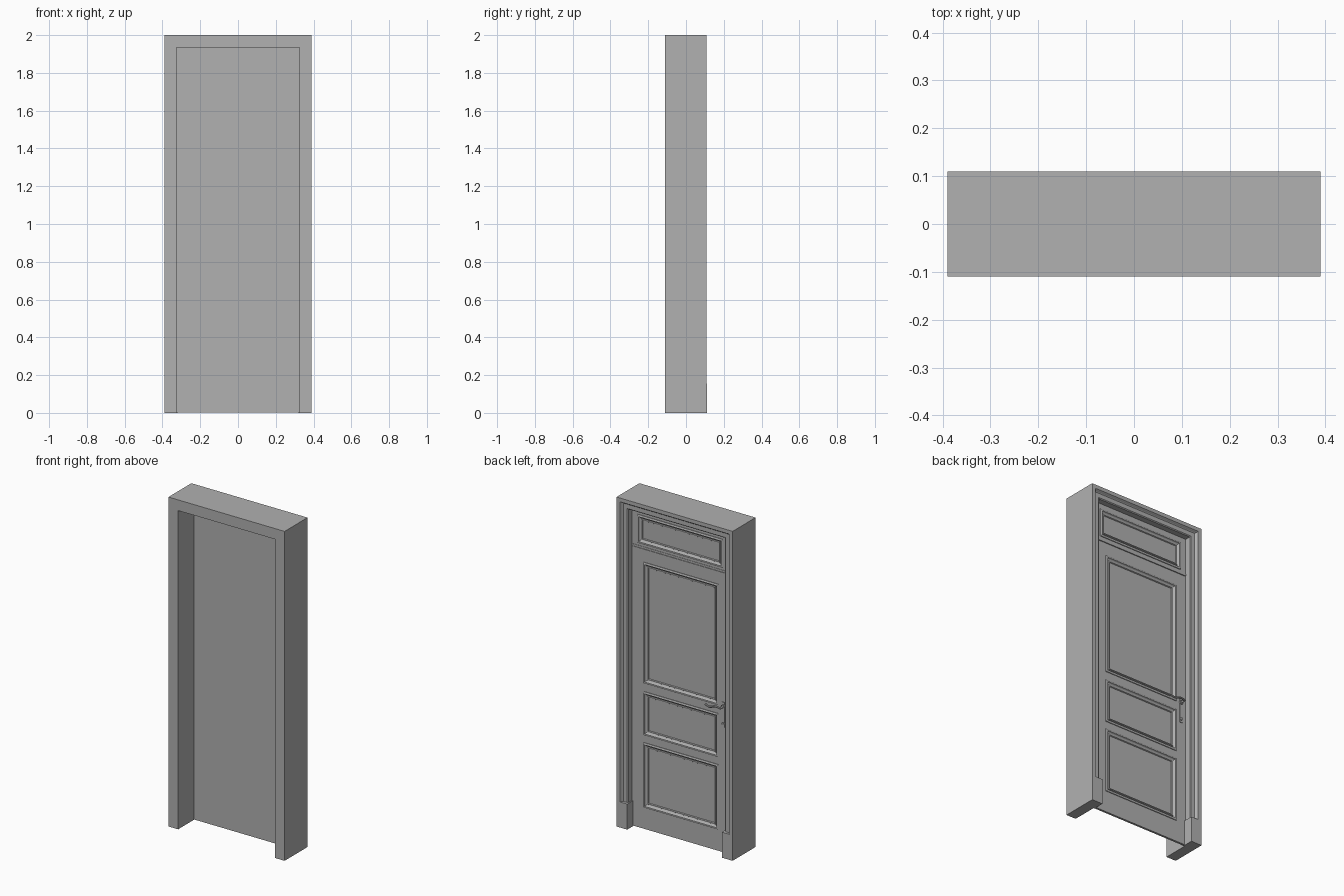
import bpy, bmesh, math
from mathutils import Vector

if "Cube" in bpy.data.objects:
    bpy.data.objects.remove(bpy.data.objects["Cube"])

# Dark grey paint shared by every part
paint = bpy.data.materials.new("dark_grey")
paint.diffuse_color = (.44, .44, .44, 1)
paint.use_nodes = True
paint.node_tree.nodes["Principled BSDF"].inputs["Base Color"].default_value = paint.diffuse_color


def finish(bm, name, smooth=False):
    bmesh.ops.recalc_face_normals(bm, faces=bm.faces)
    me = bpy.data.meshes.new(name)
    bm.to_mesh(me)
    bm.free()
    me.materials.append(paint)
    ob = bpy.data.objects.new(name, me)
    bpy.context.collection.objects.link(ob)
    if smooth:
        smooth_by_angle(ob)
    return ob


def smooth_by_angle(ob):
    bpy.ops.object.select_all(action='DESELECT')
    bpy.context.view_layer.objects.active = ob
    ob.select_set(True)
    bpy.ops.object.shade_smooth_by_angle(angle=math.radians(35))


def boxes(name, specs):
    """Each spec: x0, x1, y0, y1, z0, z1."""
    bm = bmesh.new()
    for x0, x1, y0, y1, z0, z1 in specs:
        vs = bmesh.ops.create_cube(bm, size=1)['verts']
        for v in vs:
            v.co = Vector((x0 + (v.co.x + .5) * (x1 - x0),
                           y0 + (v.co.y + .5) * (y1 - y0),
                           z0 + (v.co.z + .5) * (z1 - z0)))
    return finish(bm, name)


def sweep(name, profile, x0, x1, z0, z1, closed):
    """Sweep (inset, y) profile round a rectangle; open at the foot if not closed."""
    bm = bmesh.new()
    rings = []
    f = 1 if closed else 0
    for cx, sx, cz, sz in ((x0, 1, z0, f), (x0, 1, z1, -1), (x1, -1, z1, -1), (x1, -1, z0, f)):
        rings.append([bm.verts.new((cx + sx * d, y, cz + sz * d)) for d, y in profile])
    n = len(profile)
    for i in range(4 if closed else 3):
        a, b = rings[i], rings[(i + 1) % 4]
        for j in range(n):
            k = (j + 1) % n
            bm.faces.new((a[j], a[k], b[k], b[j]))
    if not closed:
        bm.faces.new(rings[0])
        bm.faces.new(rings[3])
    return finish(bm, name)


def cylinder(name, x, z, y0, y1, r, seg=24):
    bm = bmesh.new()
    bmesh.ops.create_cone(bm, cap_ends=True, segments=seg, radius1=r, radius2=r, depth=y1 - y0)
    for v in bm.verts:
        v.co = Vector((x + v.co.x, (y0 + y1) / 2 + v.co.z, z + v.co.y))
    return finish(bm, name, True)


# Door frame: deep lining with moulded casing on the back side
sweep("door_frame", [(0, -.11), (.065, -.11), (.065, .088), (.060, .093), (.034, .093),
                     (.030, .097), (.027, .103), (.023, .1095), (0, .1095)],
      -.39, .39, 0, 2, False)

# Plinth blocks at the casing feet
for side, s in (("left", -1), ("right", 1)):
    a, b = sorted((s * .39, s * .318))
    boxes("plinth_" + side, [(a, b, .045, .11, 0, .155)])

# Door leaf: backing sheet with stiles and rails around three panels
B, F = .045, .053          # back and front of the stile layer
LX0, LX1 = -.255, .245
panels = [("lower", LX0, LX1, .135, .525), ("middle", LX0, LX1, .575, .835),
          ("upper", LX0, LX1, .89, 1.62)]
boxes("door_backing", [(-.325, .325, .04, B, .003, 1.935)])
boxes("door_stiles", [(-.325, LX0, B, F, .003, 1.70), (LX1, .325, B, F, .003, 1.70)])
edges = [.003, .135, .525, .575, .835, .89, 1.62, 1.70]
boxes("door_rails", [(LX0, LX1, B, F, edges[i], edges[i + 1]) for i in range(0, 8, 2)])

# Fixed transom above the leaf
boxes("transom_frame", [(-.325, -.285, B, F, 1.715, 1.935), (.285, .325, B, F, 1.715, 1.935),
                        (-.285, .285, B, F, 1.715, 1.732), (-.285, .285, B, F, 1.90, 1.935)])
boxes("transom_bar", [(-.325, .325, B, F + .002, 1.703, 1.715)])
panels.append(("transom", -.285, .285, 1.732, 1.90))

# Panel mouldings: raised outer lip, cove and inner bead
mould = [(-.002, .044), (-.002, .057), (.003, .060), (.009, .060), (.013, .053), (.019, .049),
         (.022, .054), (.027, .054), (.030, .049), (.030, .044)]
for name, x0, x1, z0, z1 in panels:
    sweep(name + "_moulding", mould, x0, x1, z0, z1, True)
    boxes(name + "_panel", [(x0 + .03, x1 - .03, .043, .048, z0 + .03, z1 - .03)])

# Handle: narrow plate, rosette, spindle, keyhole boss
HX, HZ = -.29, .89
boxes("handle_plate", [(HX - .009, HX + .009, F - .001, F + .003, .765, .915)])
cylinder("handle_rosette", HX, HZ, F, F + .009, .012)
cylinder("handle_spindle", HX, HZ, F, F + .034, .006)
cylinder("keyhole_boss", HX, .785, F, F + .009, .008)

# Curved lever
cu = bpy.data.curves.new("handle_lever", 'CURVE')
cu.dimensions = '3D'
cu.bevel_depth = .006
cu.bevel_resolution = 3
cu.use_fill_caps = True
cu.materials.append(paint)
sp = cu.splines.new('BEZIER')
pts = [(HX - .004, .087, HZ), (HX + .035, .089, HZ + .004), (HX + .07, .088, HZ - .008),
       (HX + .10, .086, HZ - .001)]
sp.bezier_points.add(len(pts) - 1)
for bp, p in zip(sp.bezier_points, pts):
    bp.co = p
    bp.handle_left_type = bp.handle_right_type = 'AUTO'
sp.resolution_u = 6
lever = bpy.data.objects.new("handle_lever", cu)
bpy.context.collection.objects.link(lever)
bpy.ops.object.select_all(action='DESELECT')
bpy.context.view_layer.objects.active = lever
lever.select_set(True)
bpy.ops.object.convert(target='MESH')
smooth_by_angle(bpy.context.view_layer.objects.active)
